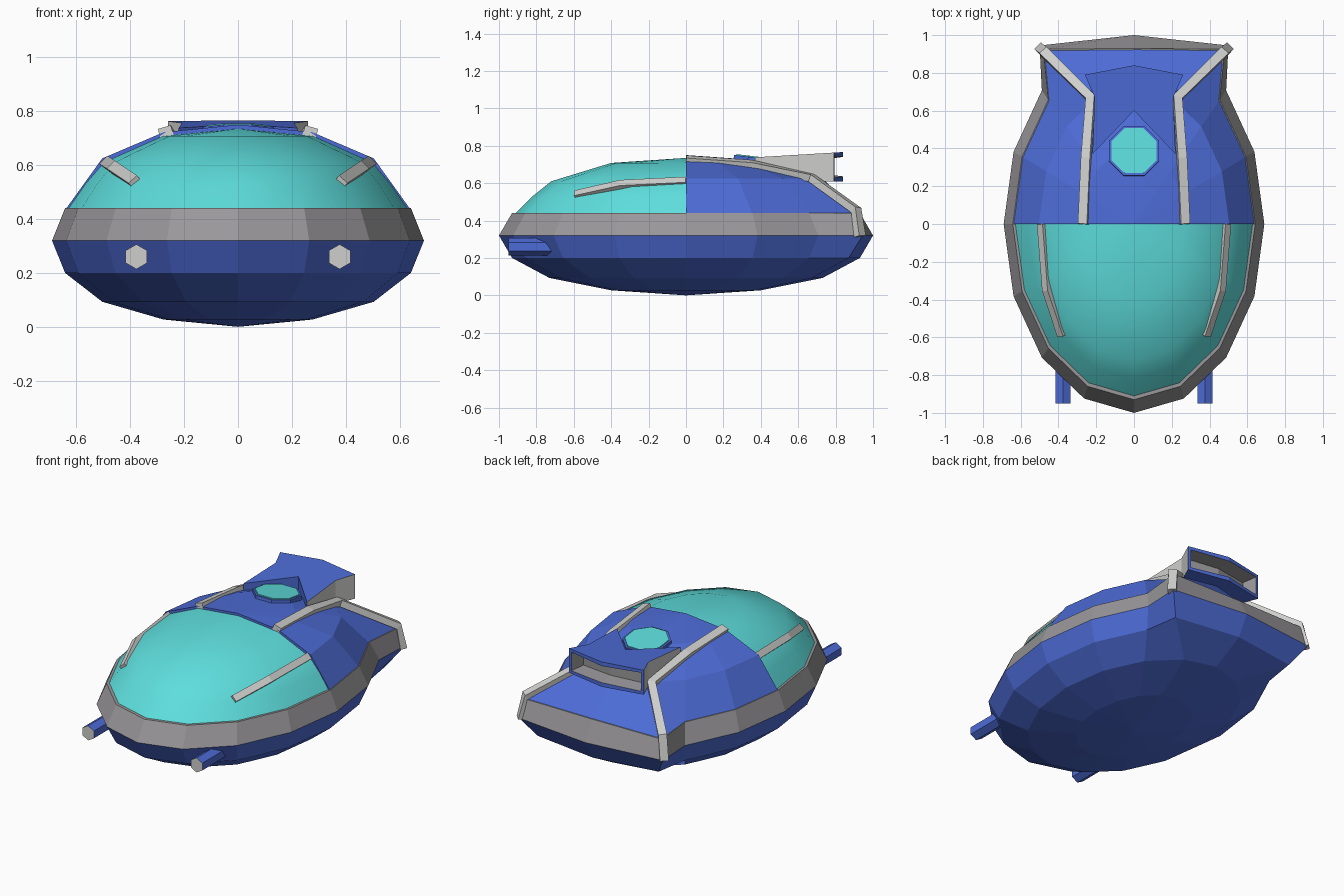
import bpy, bmesh, math
from mathutils import Vector, Matrix

if "Cube" in bpy.data.objects:
    bpy.data.objects.remove(bpy.data.objects["Cube"])


def material(name, rgb):
    m = bpy.data.materials.new(name)
    m.diffuse_color = (*rgb, 1)
    m.use_nodes = True
    m.node_tree.nodes["Principled BSDF"].inputs["Base Color"].default_value = m.diffuse_color
    return m


BLUE = material("blue paint", (0.075, 0.15, 0.68))
CYAN = material("cyan glass", (0.11, 0.73, 0.72))
GREY = material("grey trim", (0.32, 0.31, 0.32))
LIGHT = material("light grey metal", (0.62, 0.62, 0.61))


def finish(name, bm, mats, rule=None, smooth=False):
    bmesh.ops.recalc_face_normals(bm, faces=bm.faces)
    for f in bm.faces:
        if rule:
            f.material_index = rule(f)
        f.smooth = smooth
    me = bpy.data.meshes.new(name)
    bm.to_mesh(me)
    bm.free()
    for m in mats:
        me.materials.append(m)
    ob = bpy.data.objects.new(name, me)
    bpy.context.collection.objects.link(ob)
    return ob


def ring(s, z, corner=None, span=range(16)):
    """16-sided elliptical ring; corner moves the two rear corner points."""
    pts = []
    for i in span:
        a = i * math.pi / 8
        x, y = 0.69 * s * math.sin(a), -s * math.cos(a)
        if corner and i in (7, 9):
            x, y = math.copysign(corner[0], x), corner[1]
        pts.append((x, y, z))
    return pts


def loft(rings, closed):
    bm = bmesh.new()
    rows = [[bm.verts.new(p) for p in r] for r in rings]
    for a, b in zip(rows, rows[1:]):
        n = max(len(a), len(b))
        for i in range(n if closed else n - 1):
            j = (i + 1) % n
            if len(a) == 1:
                bm.faces.new((a[0], b[i], b[j]))
            elif len(b) == 1:
                bm.faces.new((a[i], a[j], b[0]))
            else:
                bm.faces.new((a[i], a[j], b[j], b[i]))
    return bm, rows


# Lower hull with grey bumper band
bm, _ = loft([[(0, 0, 0)], ring(0.4, 0.027), ring(0.73, 0.093),
              ring(0.93, 0.2, (0.42, 0.87)), ring(1, 0.32, (0.5, 0.945)),
              ring(0.93, 0.44, (0.48, 0.925)), ring(0.9, 0.44, (0.46, 0.89))], True)
finish("hull", bm, [BLUE, GREY], lambda f: int(f.calc_center_median().z > 0.33))

# Rear blue shell, closed with a bulkhead at the canopy seam
span = range(4, 13)
bm, rows = loft([ring(0.925, 0.438, (0.475, 0.92), span), ring(0.73, 0.625, None, span),
                 ring(0.4, 0.722, None, span), [(0, 0, 0.75)]], False)
bm.faces.new([r[0] for r in rows] + [r[-1] for r in rows[2::-1]])
finish("rear_shell", bm, [BLUE])

# Front glass canopy
span = range(-4, 5)
bm, _ = loft([ring(0.915, 0.435, None, span), ring(0.82, 0.53, None, span),
              ring(0.72, 0.61, None, span), ring(0.4, 0.708, None, span),
              [(0, 0, 0.735)]], False)
finish("canopy", bm, [CYAN], smooth=True)


# Trim bars that follow the shell
def bar(name, path, w, h):
    pts = [Vector(p) for p, n in path]
    rings = []
    for i, (p, n) in enumerate(path):
        t = (pts[min(i + 1, len(pts) - 1)] - pts[max(i - 1, 0)]).normalized()
        side = t.cross(Vector(n)).normalized()
        up = side.cross(t).normalized()
        rings.append([pts[i] + side * w / 2 * a + up * h / 2 * b
                      for a, b in ((-1, -1), (1, -1), (1, 1), (-1, 1))])
    bm, rows = loft(rings, True)
    bm.faces.new(rows[0])
    bm.faces.new(rows[-1])
    finish(name, bm, [LIGHT])


REAR = [((0.268, 0.0, 0.722), (0.3, 0, 1)), ((0.252, 0.35, 0.698), (0.3, 0.2, 1)),
        ((0.23, 0.67, 0.628), (0.2, 0.4, 1)), ((0.475, 0.91, 0.455), (0.4, 0.6, 0.7)),
        ((0.497, 0.93, 0.315), (0.7, 0.7, 0.1))]
FRONT = [((0.487, 0.0, 0.607), (0.7, 0, 0.7)), ((0.46, -0.35, 0.59), (0.7, -0.2, 0.7)),
         ((0.38, -0.59, 0.535), (0.6, -0.4, 0.7))]


def flip(path, s):
    return [((p[0] * s, p[1], p[2]), (n[0] * s, n[1], n[2])) for p, n in path]


for s, label in ((1, "right"), (-1, "left")):
    bar("rear_bar_" + label, flip(REAR, s), 0.05, 0.04)
    bar("canopy_bar_" + label, flip(FRONT, s), 0.042, 0.035)

    # Front guns: hexagonal barrels with pale muzzles
    bm = bmesh.new()
    bmesh.ops.create_cone(bm, cap_ends=True, segments=6, radius1=0.03, radius2=0.046, depth=0.3,
                          matrix=Matrix.Translation((s * 0.377, -0.80, 0.26)) @
                          Matrix.Rotation(math.pi / 2, 4, 'X'))
    for v in bm.verts:  # straight barrel
        d = Vector((v.co.x - s * 0.377, 0, v.co.z - 0.26))
        v.co += d.normalized() * (0.046 - d.length)
    finish("gun_" + label, bm, [BLUE, LIGHT], lambda f: int(f.normal.y < -0.9))

# Air scoop with a V notch in front and an open rear mouth
outline = [(0, 0.6), (0.22, 0.37), (0.208, 0.67), (0.26, 0.79), (0, 0.84),
           (-0.26, 0.79), (-0.208, 0.67), (-0.22, 0.37)]
bm, rows = loft([[(x, y, 0.61) for x, y in outline],
                 [(x, y, 0.738 + 0.06 * (y - 0.37)) for x, y in outline]], True)
for r in rows:
    bm.faces.new(r)
bmesh.ops.recalc_face_normals(bm, faces=bm.faces)
mouth = [f for f in bm.faces if f.normal.y > 0.8 and f.calc_center_median().y > 0.8]
walls = [f for f in bm.faces if abs(f.normal.x) > 0.8]
for f in walls:
    f.material_index = 1
bmesh.ops.inset_region(bm, faces=mouth, thickness=0.026)
for f in bmesh.ops.inset_region(bm, faces=mouth, thickness=0.012, depth=-0.09)["faces"] + mouth:
    f.material_index = 2
finish("air_scoop", bm, [BLUE, LIGHT, GREY])

# Octagonal roof hatch: blue collar with a glass disc
for name, r, d, lift, mat in (("hatch_collar", 0.143, 0.05, 0.0, BLUE),
                              ("hatch_glass", 0.13, 0.008, 0.027, CYAN)):
    bm = bmesh.new()
    bmesh.ops.create_cone(bm, cap_ends=True, segments=8, radius1=r, radius2=r, depth=d,
                          matrix=Matrix.Translation((0, 0.385, 0.71)) @
                          Matrix.Rotation(-0.12, 4, 'X') @
                          Matrix.Translation((0, 0, lift)) @
                          Matrix.Rotation(math.pi / 8, 4, 'Z'))
    finish(name, bm, [mat])
